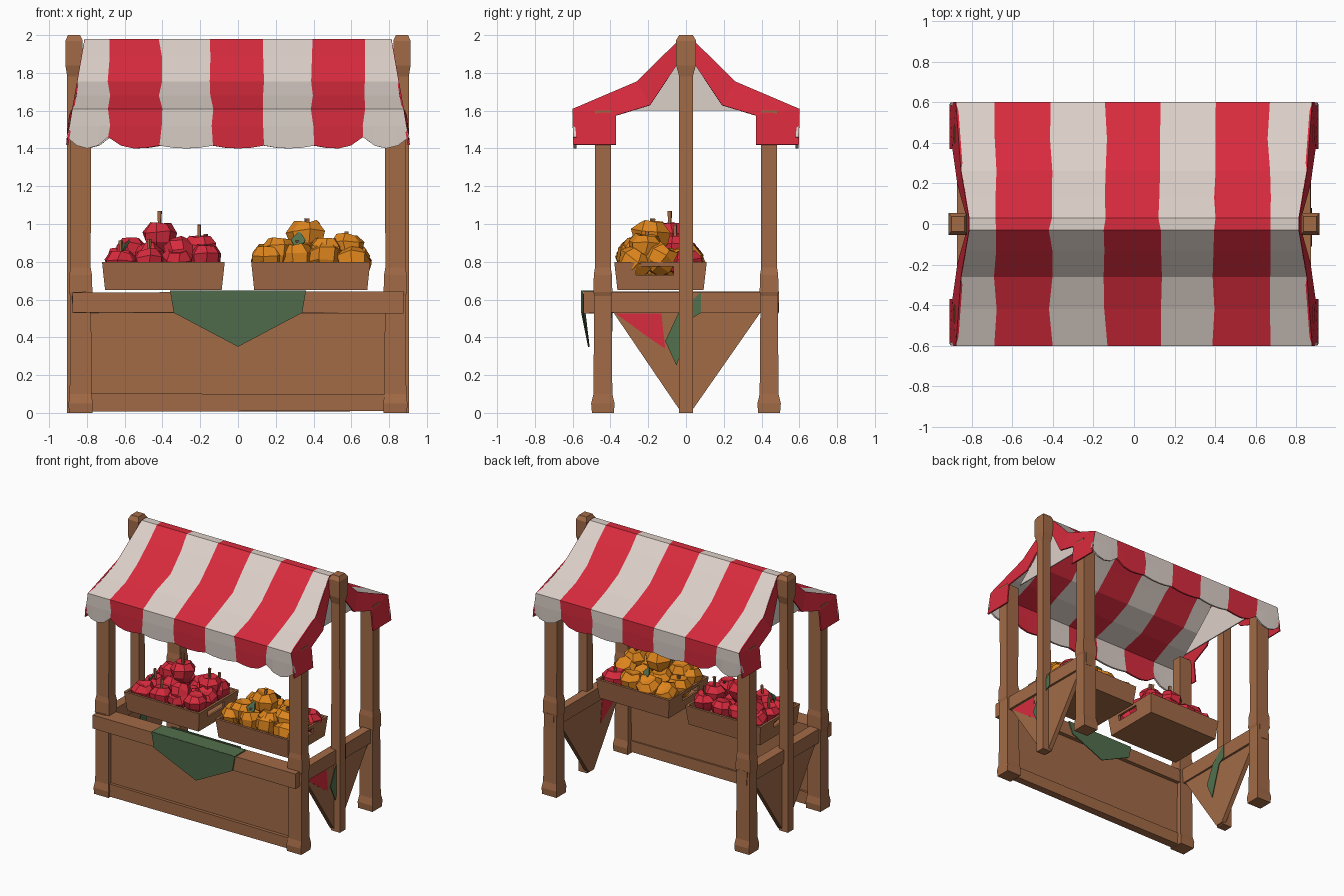
import bpy, bmesh, math, random
from mathutils import Vector, Matrix

random.seed(4)
if "Cube" in bpy.data.objects:
    bpy.data.objects.remove(bpy.data.objects["Cube"], do_unlink=True)


def material(name, rgb):
    m = bpy.data.materials.new(name)
    m.use_nodes = True
    m.diffuse_color = (*rgb, 1)
    m.node_tree.nodes["Principled BSDF"].inputs["Base Color"].default_value = (*rgb, 1)
    return m


WOOD = material("brown wood", (0.36, 0.145, 0.062))
WHITE = material("off white cloth", (0.72, 0.63, 0.58))
RED = material("red", (0.69, 0.024, 0.047))
ORANGE = material("orange", (0.73, 0.235, 0.012))
GREEN = material("green", (0.085, 0.16, 0.075))


def finish(name, bm, *mats, fix=True):
    if fix:
        bmesh.ops.recalc_face_normals(bm, faces=bm.faces)
    me = bpy.data.meshes.new(name)
    bm.to_mesh(me)
    bm.free()
    for m in mats:
        me.materials.append(m)
    ob = bpy.data.objects.new(name, me)
    bpy.context.collection.objects.link(ob)
    return ob


def jitter(bm, amount):
    for v in bm.verts:
        v.co += Vector([random.uniform(-amount, amount) for _ in range(3)])


def box(name, lo, hi, mat=WOOD, rough=0.004):
    bm = bmesh.new()
    lo, hi = Vector(lo), Vector(hi)
    size = hi - lo
    bmesh.ops.create_cube(bm, size=1, matrix=Matrix.Translation((lo + hi) / 2) @ Matrix.Diagonal((*size, 1)))
    jitter(bm, rough)
    return finish(name, bm, mat)


def prism(name, pts, a, b, mat, along="x"):
    """Extrude a flat outline between a and b along x or y."""
    bm = bmesh.new()
    place = (lambda p, d: (d, *p)) if along == "x" else (lambda p, d: (p[0], d, p[1]))
    f = bm.faces.new([bm.verts.new(place(p, a)) for p in pts])
    ext = bmesh.ops.extrude_face_region(bm, geom=[f])["geom"]
    shift = Vector((b - a, 0, 0)) if along == "x" else Vector((0, b - a, 0))
    bmesh.ops.translate(bm, vec=shift, verts=[v for v in ext if isinstance(v, bmesh.types.BMVert)])
    return finish(name, bm, mat)


def post(name, x, y, rings):
    """Hand-hewn square post lofted through (height, half x, half y)."""
    bm = bmesh.new()
    loops = []
    for z, hx, hy in rings:
        loops.append([bm.verts.new((x + sx * hx, y + sy * hy, z))
                      for sx, sy in ((-1, -1), (1, -1), (1, 1), (-1, 1))])
    for l0, l1 in zip(loops, loops[1:]):
        for i in range(4):
            j = (i + 1) % 4
            bm.faces.new((l0[i], l0[j], l1[j], l1[i]))
    bm.faces.new(loops[0])
    bm.faces.new(loops[-1])
    return finish(name, bm, WOOD)


# Posts, side rails and triangular side panels
corner = [(0, .062, .058), (.05, .064, .062), (.1, .058, .05), (.62, .055, .046),
          (.64, .062, .05), (.73, .06, .048), (.77, .053, .042), (1.6, .055, .042)]
centre = [(0, .038, .036), (1.78, .036, .036), (1.84, .046, .052), (1.97, .046, .054), (2, .032, .036)]
for s, side in ((-1, "right"), (1, "left")):
    post(f"front_post_{side}", s * .833, -.44, corner)
    post(f"back_post_{side}", s * .833, .44, corner)
    post(f"centre_post_{side}", s * .868, 0, centre)
    box(f"side_rail_{side}", (s * .835 - .035, -.5, .53), (s * .835 + .035, .49, .64))
    prism(f"side_panel_{side}", [(-.39, .54), (.4, .54), (.03, .01), (-.03, .01)],
          s * .835 - .018, s * .835 + .018, WOOD)

# Cloth scraps tucked by the side rails
scrap = [(.08, .64), (.08, .53), (.03, .5), (-.05, .25), (-.11, .38), (-.04, .53)]
prism("side_cloth_left", scrap, .873, .878, GREEN)
prism("side_cloth_right", scrap, -.797, -.792, GREEN)
prism("red_patch", [(-.37, .525), (-.13, .525), (-.11, .34), (-.2, .4)], .814, .856, RED)

# Front counter with a pointed cloth folded over its rail
box("front_panel", (-.8, -.46, .03), (.8, -.43, .56))
box("front_bottom_rail", (-.8, -.485, .01), (.8, -.42, .1))
box("front_top_rail", (-.875, -.54, .53), (.875, -.4, .64))
front_cloth = prism("front_cloth", [(-.36, .648), (.36, .648), (.34, .53), (0, .35), (-.34, .53)],
                    -.555, -.546, GREEN, "y")
for v in front_cloth.data.vertices:
    v.co.y += max(0, .53 - v.co.z) * .2
prism("back_cloth", [(-.3, .645), (.3, .645), (.26, .55), (-.02, .43), (-.28, .55)], -.396, -.389, GREEN, "y")
box("cloth_top", (-.36, -.55, .641), (.36, -.42, .649), GREEN, 0)

# Awning: striped cloth along a sagging ridge profile with scalloped hems
half_profile = [(.03, 1.98), (.13, 1.885), (.26, 1.755), (.42, 1.68), (.6, 1.61), (.6, 1.52), (.595, 1.4)]
profile = [(-y, z) for y, z in reversed(half_profile)] + half_profile
bounds = [-.9, -.68, -.41, -.14, .13, .395, .665, .9]
STEPS = 4


def half_width(z):
    return .81 + min(1, (1.98 - z) / .4) * .07 + max(0, 1.61 - z) * .13


bm = bmesh.new()
rows = []
for y, z in profile:
    w, row = half_width(z), []
    edges = [b + random.uniform(-.01, .01) for b in bounds]
    edges[0], edges[-1] = -w, w
    for i in range(7):
        for k in range(STEPS + (i == 6)):
            t = k / STEPS
            # Deep scallops only on the outer stripes
            near_end = abs(bounds[i] + (bounds[i + 1] - bounds[i]) * t) > .55
            hem = (.06 if near_end else .015) * abs(2 * t - 1) ** 2 if z < 1.45 else 0
            row.append(bm.verts.new((edges[i] + (edges[i + 1] - edges[i]) * t, y, z + hem)))
    rows.append(row)
for r0, r1 in zip(rows, rows[1:]):
    for c in range(len(r0) - 1):
        f = bm.faces.new((r0[c], r0[c + 1], r1[c + 1], r1[c]))
        f.material_index = (c // STEPS) % 2
awning = finish("awning", bm, WHITE, RED, fix=False)
solid = awning.modifiers.new("thickness", "SOLIDIFY")
solid.thickness = .014
solid.offset = -1

# Red end skirts and pale gables
outer = [(.597, 1.42), (.6, 1.61), (.26, 1.755), (.03, 1.98), (0, 1.98)]
inner = [(.37, 1.42), (.37, 1.575), (.19, 1.63), (.05, 1.84), (0, 1.86)]
for s, side in ((-1, "right"), (1, "left")):
    bm = bmesh.new()
    for sy in (-1, 1):
        a = [bm.verts.new((s * (half_width(z) + .003), sy * y, z)) for y, z in outer]
        b = [bm.verts.new((s * min(.91, half_width(zo) + .02), sy * y, z))
             for (y, z), (_, zo) in zip(inner, outer)]
        for i in range(4):
            bm.faces.new((a[i], a[i + 1], b[i + 1], b[i]))
    bmesh.ops.remove_doubles(bm, verts=bm.verts, dist=.0005)
    skirt = finish(f"end_skirt_{side}", bm, RED)
    skirt.modifiers.new("thickness", "SOLIDIFY").thickness = .01
    prism(f"gable_{side}", [(0, 1.93), (-.22, 1.72), (-.36, 1.6), (.36, 1.6), (.22, 1.72)],
          s * .79, s * .798, WHITE)


def crate(name, x, y, wide, deep):
    bm = bmesh.new()
    bmesh.ops.create_cube(bm, size=1, matrix=Matrix.Translation((x, y, .725)) @ Matrix.Diagonal((wide, deep, .15, 1)))
    for v in bm.verts:
        if v.co.z < .7:
            v.co.x = x + (v.co.x - x) * .95
            v.co.y = y + (v.co.y - y) * .93
    top = max(bm.faces, key=lambda f: f.calc_center_median().z)
    bmesh.ops.inset_region(bm, faces=[top], thickness=.026)
    bmesh.ops.inset_region(bm, faces=[top], thickness=.012, depth=-.125)
    ob = finish(name, bm, WOOD)
    # Hand holes through both ends
    hole = box(name + "_cutter", (x - 1, y - .13, .73), (x + 1, y + .07, .775), rough=0)
    hole.hide_render = True
    cut = ob.modifiers.new("hand_holes", "BOOLEAN")
    cut.operation, cut.object, cut.solver = "DIFFERENCE", hole, "EXACT"
    bpy.context.view_layer.objects.active = ob
    bpy.ops.object.modifier_apply(modifier=cut.name)
    bpy.data.objects.remove(hole, do_unlink=True)


def fruit(name, loc, r, mat, stem):
    """Faceted fruit with a dimpled crown and an optional stalk."""
    bm = bmesh.new()
    bmesh.ops.create_uvsphere(bm, u_segments=7, v_segments=5, radius=r)
    for v in bm.verts:
        v.co.z *= .9
        if v.co.z > r * .85:
            v.co.z -= r * .3
        elif v.co.z < 0:
            v.co.xy *= .9
    jitter(bm, r * .08)
    if stem:
        made = bmesh.ops.create_cone(bm, cap_ends=True, segments=4, radius1=r * .1, radius2=r * .14, depth=r * stem,
                                     matrix=Matrix.Translation((0, 0, r * (.55 + stem / 2))))
        for f in {f for v in made["verts"] for f in v.link_faces}:
            f.material_index = 1
    tilt = .1 if stem else .6
    rot = Matrix.Rotation(random.uniform(-tilt, tilt), 4, "X") @ Matrix.Rotation(random.uniform(0, 6), 4, "Z")
    bm.transform(Matrix.Translation(loc) @ rot)
    finish(name, bm, mat, WOOD)


def leaf(name, loc, turn, size):
    bm = bmesh.new()
    outline = ((-1, 0, 0), (0, -.6, .2), (1, 0, -.2), (0, .6, .2))
    bm.faces.new([bm.verts.new(Vector(p) * size) for p in outline])
    bm.transform(Matrix.Translation(loc) @ Matrix.Rotation(turn, 4, "Z") @ Matrix.Rotation(1, 4, "Y"))
    ob = finish(name, bm, GREEN)
    ob.modifiers.new("thickness", "SOLIDIFY").thickness = .008


# Crates with a packed layer of fruit and a few piled on top
CY = -.135
for name, cx, wide, mat, r, stem, back in (("apple", -.395, .65, RED, .09, .85, .08),
                                           ("pumpkin", .385, .63, ORANGE, .1, .35, -.08)):
    crate(name + "_crate", cx, CY, wide, .49)
    for i in range(4):
        for j in range(3):
            loc = (cx + (i - 1.5) * .15, CY + (j - 1) * .142, .8 + random.uniform(-.02, .025))
            odd = RED if (i, j) == (3, 2) else mat
            fruit(f"{name}_{i}_{j}", loc, r, odd, stem if (i + j) % 4 == 1 else 0)
    fruit(f"{name}_top", (cx - .02, CY + back * .6, .93), r * 1.1, mat, stem)
    fruit(f"{name}_upper_side", (cx + .19, CY + back, .87), r, mat, stem)
    fruit(f"{name}_upper_front", (cx + .08, CY - .12, .85), r, mat, 0)
    fruit(f"{name}_upper_left", (cx - .17, CY + back * 1.5, .85), r, mat, 0)

# Leaves among the fruit
for k, (x, y, z, turn, size) in enumerate(((-.17, -.24, .86, -1.2, .045), (-.45, -.02, .96, 2, .04),
                                           (-.6, -.22, .88, 3.4, .04), (.32, -.29, .91, -1.7, .065),
                                           (.62, -.22, .89, -.4, .05), (.34, .0, .9, 1.5, .05))):
    leaf(f"leaf_{k}", (x, y, z), turn, size)
